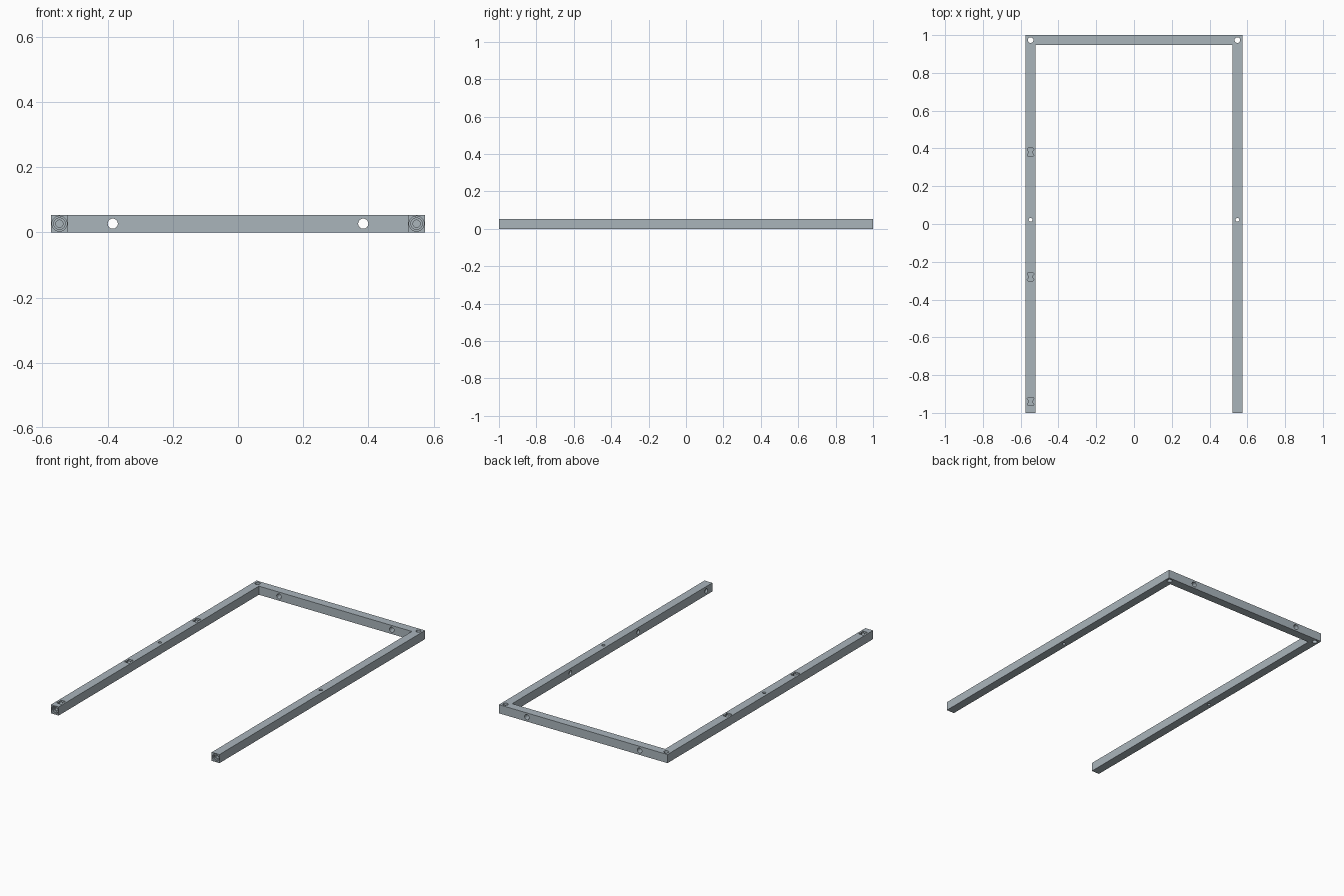
import bpy, bmesh, math
from mathutils import Matrix, Vector

if "Cube" in bpy.data.objects:
    bpy.data.objects.remove(bpy.data.objects["Cube"])

HX, T = 0.574, 0.053          # half width and bar thickness
CX, CZ = HX - T / 2, T / 2    # leg centre line
HI = HX - T                   # inner face of the legs


def prism(name, pts, depth, matrix=Matrix()):
    """Closed prism: outline in local xy, extruded along local +z."""
    bm = bmesh.new()
    face = bm.faces.new([bm.verts.new((x, y, 0)) for x, y in pts])
    ext = bmesh.ops.extrude_face_region(bm, geom=[face])
    verts = [v for v in ext["geom"] if isinstance(v, bmesh.types.BMVert)]
    bmesh.ops.translate(bm, verts=verts, vec=(0, 0, depth))
    bmesh.ops.recalc_face_normals(bm, faces=bm.faces)
    bm.transform(matrix)
    mesh = bpy.data.meshes.new(name)
    bm.to_mesh(mesh)
    bm.free()
    ob = bpy.data.objects.new(name, mesh)
    bpy.context.collection.objects.link(ob)
    return ob


def circle(r, n=32):
    return [(r * math.cos(2 * math.pi * i / n), r * math.sin(2 * math.pi * i / n))
            for i in range(n)]


def cut(pts, depth, start, direction):
    """Subtract a prism starting at a point and running along a direction."""
    rot = Vector(direction).to_track_quat('Z', 'Y').to_matrix().to_4x4()
    cutter = prism("cutter", pts, depth, Matrix.Translation(start) @ rot)
    cutter.hide_render = True
    mod = frame.modifiers.new("cut", 'BOOLEAN')
    mod.operation, mod.solver, mod.object = 'DIFFERENCE', 'EXACT', cutter
    bpy.context.view_layer.objects.active = frame
    bpy.ops.object.modifier_apply(modifier=mod.name)
    bpy.data.objects.remove(cutter, do_unlink=True)


# U-shaped frame: two long legs and the back bar
frame = prism("frame", [(-HX, -1), (-HI, -1), (-HI, 1 - T), (HI, 1 - T),
                        (HI, -1), (HX, -1), (HX, 1), (-HX, 1)], T)
paint = bpy.data.materials.new("blue_grey")
paint.diffuse_color = (0.40, 0.46, 0.50, 1)
paint.use_nodes = True
paint.node_tree.nodes["Principled BSDF"].inputs["Base Color"].default_value = paint.diffuse_color
frame.data.materials.append(paint)

for s in (-1, 1):
    # vertical bolt holes at the corners and mid-leg
    cut(circle(0.015), 0.2, (s * CX, 1 - T / 2, -0.1), (0, 0, 1))
    cut(circle(0.010), 0.2, (s * CX, 0.022, -0.1), (0, 0, 1))
    # horizontal holes through the back bar
    cut(circle(0.0155), 0.2, (s * 0.384, 0.88, CZ), (0, 1, 0))
    # stepped holes in the front leg ends
    for r, end in ((0.023, -0.99), (0.0175, -0.98), (0.011, -0.965)):
        cut(circle(r), end + 1.01, (s * CX, -1.01, CZ), (0, 1, 0))

# shallow blind pockets: waisted on top of the left leg, round inside the right leg
waist = [(0.018, -0.015), (0.011, -0.006), (0.011, 0.006), (0.018, 0.015),
         (0.013, 0.022), (-0.013, 0.022), (-0.018, 0.015), (-0.011, 0.006),
         (-0.011, -0.006), (-0.018, -0.015), (-0.013, -0.022), (0.013, -0.022)]
for y in (0.38, -0.28, -0.94):
    cut(waist, 0.05, (-CX, y, T - 0.012), (0, 0, 1))
    cut(circle(0.013), 0.05, (HI + 0.012, y, CZ), (-1, 0, 0))

# smooth round holes, crisp edges
bpy.ops.object.select_all(action='DESELECT')
frame.select_set(True)
bpy.context.view_layer.objects.active = frame
bpy.ops.object.shade_smooth_by_angle(angle=math.radians(30))
